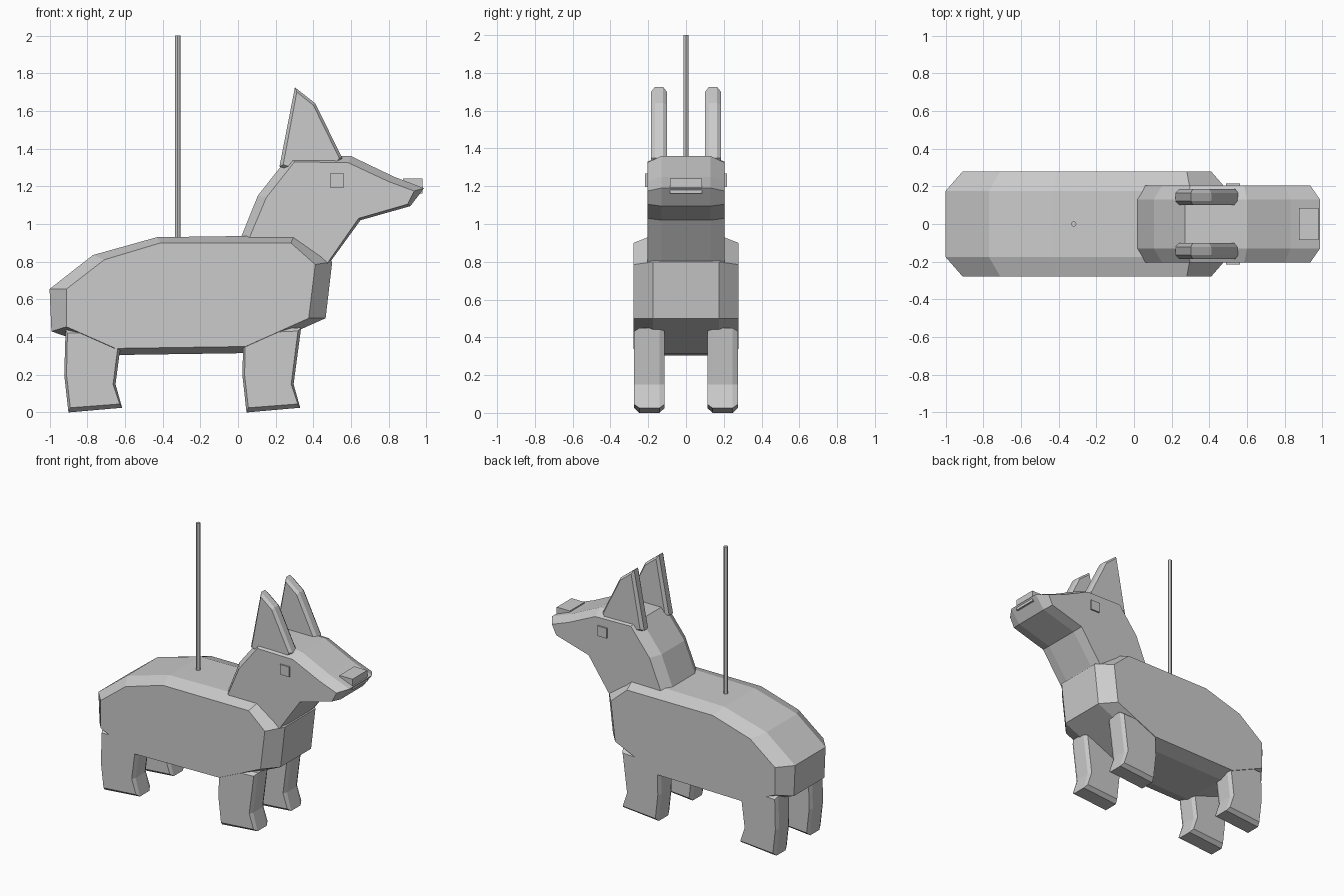
import bpy, bmesh

cube = bpy.data.objects.get("Cube")
if cube:
    bpy.data.objects.remove(cube, do_unlink=True)

grey = bpy.data.materials.new("plain_grey")
grey.use_nodes = True
grey.diffuse_color = (0.6, 0.6, 0.6, 1)
grey.node_tree.nodes["Principled BSDF"].inputs["Base Color"].default_value = (0.6, 0.6, 0.6, 1)


def slab(name, rim, side, y, half, inner):
    """Side profile (x, z) extruded along y, chamfered from rim to side outline."""
    bm = bmesh.new()
    rings = [[bm.verts.new((px, y + off, pz)) for px, pz in outline]
             for outline, off in ((side, -half), (rim, -inner), (rim, inner), (side, half))]
    n = len(rim)
    for a, b in zip(rings, rings[1:]):
        for i in range(n):
            j = (i + 1) % n
            bm.faces.new((a[i], a[j], b[j], b[i]))
    bm.faces.new(rings[0])
    bm.faces.new(rings[-1])
    bmesh.ops.recalc_face_normals(bm, faces=bm.faces)
    mesh = bpy.data.meshes.new(name)
    bm.to_mesh(mesh)
    bm.free()
    mesh.materials.append(grey)
    obj = bpy.data.objects.new(name, mesh)
    bpy.context.collection.objects.link(obj)
    return obj


def box(name, x0, x1, y0, y1, z0, z1):
    outline = [(x0, z0), (x1, z0), (x1, z1), (x0, z1)]
    mid, half = (y0 + y1) / 2, (y1 - y0) / 2
    return slab(name, outline, outline, mid, half, half / 2)


# Torso
slab("body",
     [(-1, .655), (-.77, .835), (-.43, .93), (.30, .94), (.5, .8),
      (.465, .5), (.05, .315), (-.63, .305), (-.99, .43)],
     [(-.91, .655), (-.71, .81), (-.41, .9), (.28, .9), (.41, .785),
      (.375, .5), (.04, .35), (-.65, .34), (-.91, .455)],
     0, .278, .175)

# Neck and head in one profile
slab("head",
     [(0, .89), (.105, 1.15), (.27, 1.36), (.6, 1.36), (.83, 1.25), (.987, 1.19),
      (.915, 1.095), (.65, 1.02), (.49, .8), (.42, .7)],
     [(.045, .89), (.15, 1.14), (.3, 1.33), (.585, 1.325), (.8, 1.225), (.935, 1.175),
      (.9, 1.105), (.64, 1.03), (.48, .8), (.41, .71)],
     0, .205, .13)

# Nose and tail pole
box("nose", .875, .98, -.085, .085, 1.162, 1.242)
bpy.ops.mesh.primitive_cylinder_add(vertices=12, radius=.014, depth=1.12, location=(-.32, 0, 1.44))
pole = bpy.context.object
pole.name = "pole"
pole.data.materials.append(grey)
bpy.ops.object.shade_smooth_by_angle()

# Paired parts
leg_rim = [(.03, .44), (.023, .2), (.045, 0), (.33, .025), (.295, .15), (.335, .45)]
leg_side = [(.04, .42), (.035, .2), (.055, .025), (.317, .045), (.282, .15), (.318, .432)]
for label, s in (("left", 1), ("right", -1)):
    slab(f"{label}_ear",
         [(.22, 1.305), (.302, 1.725), (.41, 1.64), (.553, 1.35), (.53, 1.31), (.265, 1.29)],
         [(.24, 1.315), (.312, 1.7), (.4, 1.63), (.537, 1.35), (.52, 1.32), (.27, 1.305)],
         .143 * s, .042, .022)
    box(f"{label}_eye", .487, .562, *sorted((.18 * s, .216 * s)), 1.195, 1.268)
    for end, shift in (("front", 0), ("hind", -.945)):
        slab(f"{label}_{end}_leg",
             [(x + shift, z) for x, z in leg_rim],
             [(x + shift, z) for x, z in leg_side],
             .194 * s, .08, .053)
